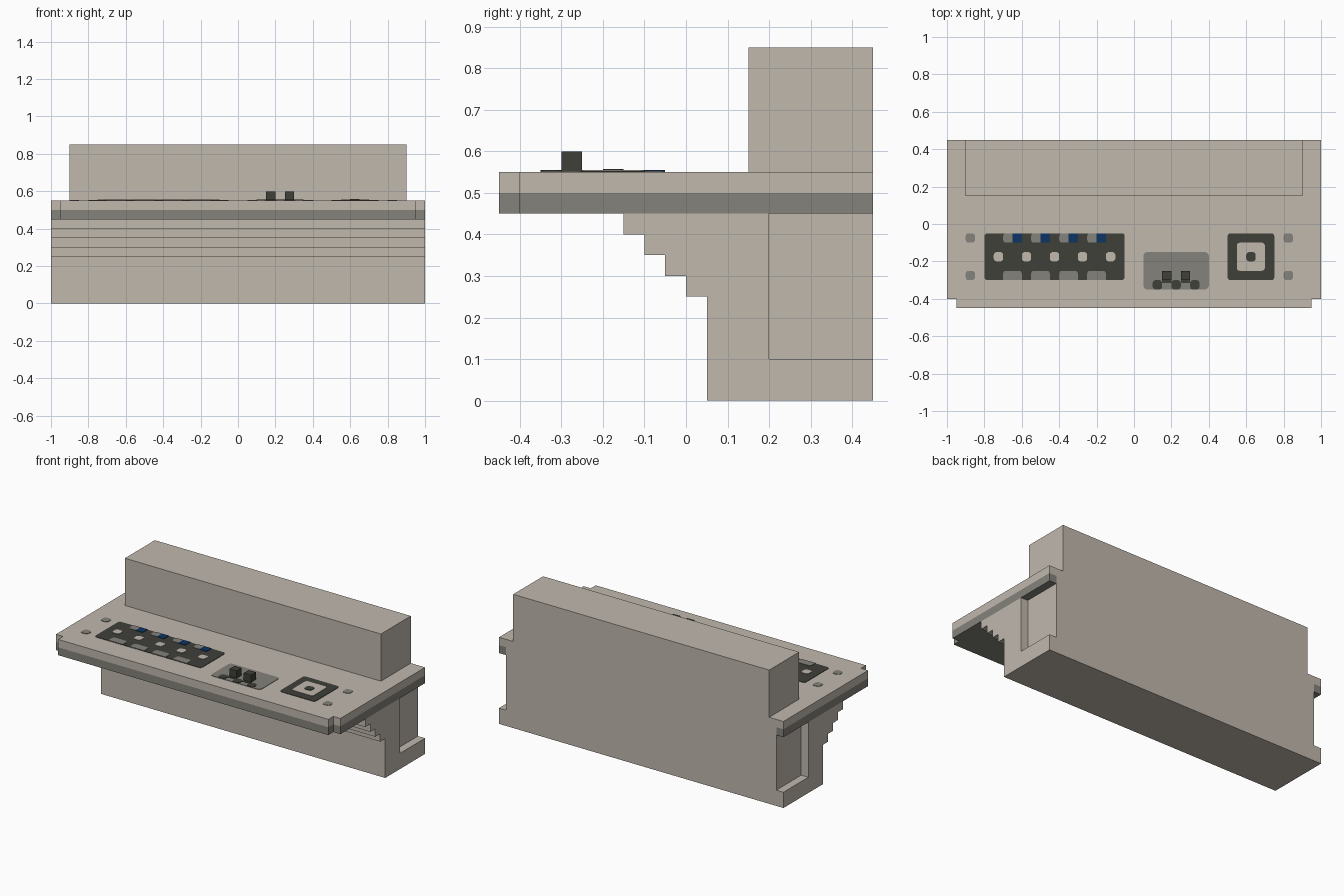
import bpy
import bmesh
import math

cube = bpy.data.objects.get("Cube")
if cube:
    bpy.data.objects.remove(cube, do_unlink=True)


def material(name, rgb):
    m = bpy.data.materials.new(name)
    m.use_nodes = True
    m.diffuse_color = (*rgb, 1)
    bsdf = next(n for n in m.node_tree.nodes if n.type == 'BSDF_PRINCIPLED')
    bsdf.inputs["Base Color"].default_value = (*rgb, 1)
    bsdf.inputs["Roughness"].default_value = 0.8
    return m


BEIGE = material("beige plastic", (0.53, 0.48, 0.42))
GREY = material("mid grey", (0.231, 0.223, 0.198))
DARK = material("dark grey", (0.05, 0.05, 0.041))
BLUE = material("navy blue", (0.004, 0.035, 0.13))


def prism(name, pts, axis, lo, hi, mat):
    """Extrude a 2D outline: axis 'x' takes (y, z) points, axis 'z' takes (x, y)."""
    bm = bmesh.new()
    place = (lambda p: (lo, p[0], p[1])) if axis == 'x' else (lambda p: (p[0], p[1], lo))
    face = bm.faces.new([bm.verts.new(place(p)) for p in pts])
    ext = bmesh.ops.extrude_face_region(bm, geom=[face])
    verts = [g for g in ext["geom"] if isinstance(g, bmesh.types.BMVert)]
    d = hi - lo
    bmesh.ops.translate(bm, verts=verts, vec=(d, 0, 0) if axis == 'x' else (0, 0, d))
    bmesh.ops.recalc_face_normals(bm, faces=bm.faces)
    mesh = bpy.data.meshes.new(name)
    bm.to_mesh(mesh)
    bm.free()
    mesh.materials.append(mat)
    obj = bpy.data.objects.new(name, mesh)
    bpy.context.collection.objects.link(obj)
    return obj


def rect(x0, x1, y0, y1):
    return [(x0, y0), (x1, y0), (x1, y1), (x0, y1)]


def rounded(x0, x1, y0, y1, r, corners):
    """Rectangle outline; corners = flags for front-left, front-right, back-right, back-left."""
    pts = []
    for i, (cx, cy) in enumerate(rect(x0, x1, y0, y1)):
        if not corners[i]:
            pts.append((cx, cy))
            continue
        ox = cx + (r if i in (0, 3) else -r)
        oy = cy + (r if i in (0, 1) else -r)
        for k in range(4):
            a = math.pi + i * math.pi / 2 + k * math.pi / 6
            pts.append((ox + r * math.cos(a), oy + r * math.sin(a)))
    return pts


TOP = 0.55


def plate(name, x0, x1, y0, y1, mat, level=1, corners=(1, 1, 1, 1), r=0.015):
    return prism(name, rounded(x0, x1, y0, y1, r, corners), 'z',
                 TOP - 0.002, TOP + 0.0025 * level, mat)


# Pedestal: stepped front, shared by the core and the two side cheeks
steps = [(-0.15, 0.45), (-0.15, 0.40)]
for i in range(3):
    y, z = -0.10 + 0.05 * i, 0.40 - 0.05 * i
    steps += [(y, z), (y, z - 0.05)]
steps += [(0.05, 0.25), (0.05, 0.0), (0.45, 0.0)]
core = steps + [(0.45, 0.50), (0.40, 0.50), (0.40, 0.45)]
cheek = steps + [(0.45, 0.10), (0.20, 0.10), (0.20, 0.45)]
prism("pedestal_core", core, 'x', -0.95, 0.95, BEIGE)
prism("left_cheek", cheek, 'x', 0.95, 1.0, BEIGE)
prism("right_cheek", cheek, 'x', -1.0, -0.95, BEIGE)

# Deck: beige top layer over a grey under layer, front corners notched
front = [(-1, -0.40), (-0.95, -0.40), (-0.95, -0.45), (0.95, -0.45), (0.95, -0.40), (1, -0.40)]
prism("deck_top", front + [(1, 0.45), (-1, 0.45)], 'z', 0.50, TOP, BEIGE)
prism("deck_underside",
      front + [(1, 0.45), (0.95, 0.45), (0.95, 0.40), (-0.95, 0.40), (-0.95, 0.45), (-1, 0.45)],
      'z', 0.45, 0.50, GREY)

# Tall block along the back
prism("back_block", rect(-0.9, 0.9, 0.15, 0.45), 'z', TOP, 0.85, BEIGE)

# Key panel with five pale squares, four grey and blue tabs, four front tabs
plate("key_panel", -0.80, -0.05, -0.30, -0.05, DARK)
for i in range(5):
    x = -0.75 + 0.15 * i
    plate(f"key_square_{i + 1}", x, x + 0.05, -0.20, -0.15, BEIGE, 2)
for i in range(4):
    x = -0.70 + 0.15 * i
    plate(f"grey_tab_{i + 1}", x, x + 0.05, -0.10, -0.05, GREY, 2, (1, 0, 0, 1))
    plate(f"blue_tab_{i + 1}", x + 0.05, x + 0.10, -0.10, -0.05, BLUE, 2, (0, 0, 0, 0))
    plate(f"front_tab_{i + 1}", x, x + 0.10, -0.30, -0.25, GREY, 2, (0, 0, 1, 1))

# Lever panel with two small knobs and dark marks between them
plate("lever_panel", 0.05, 0.40, -0.35, -0.15, GREY, r=0.02)
for i in range(3):
    x = 0.10 + 0.10 * i
    plate(f"lever_mark_{i + 1}", x, x + 0.05, -0.35, -0.30, DARK, 2)
for i in range(2):
    x = 0.15 + 0.10 * i
    plate(f"lever_base_{i + 1}", x, x + 0.05, -0.315, -0.30, DARK, 2, (0, 0, 0, 0))
    prism(f"knob_{i + 1}", rect(x, x + 0.05, -0.30, -0.25), 'z', TOP, 0.60, DARK)

# Square dial panel
plate("dial_panel", 0.50, 0.75, -0.30, -0.05, DARK)
plate("dial_inset", 0.55, 0.70, -0.25, -0.10, BEIGE, 2)
plate("dial_centre", 0.60, 0.65, -0.20, -0.15, DARK, 3)

# Four grey studs at the panel ends
for side, x in (("right", -0.90), ("left", 0.80)):
    for row, y in (("front", -0.30), ("back", -0.10)):
        plate(f"{side}_{row}_stud", x, x + 0.05, y, y + 0.05, GREY)
